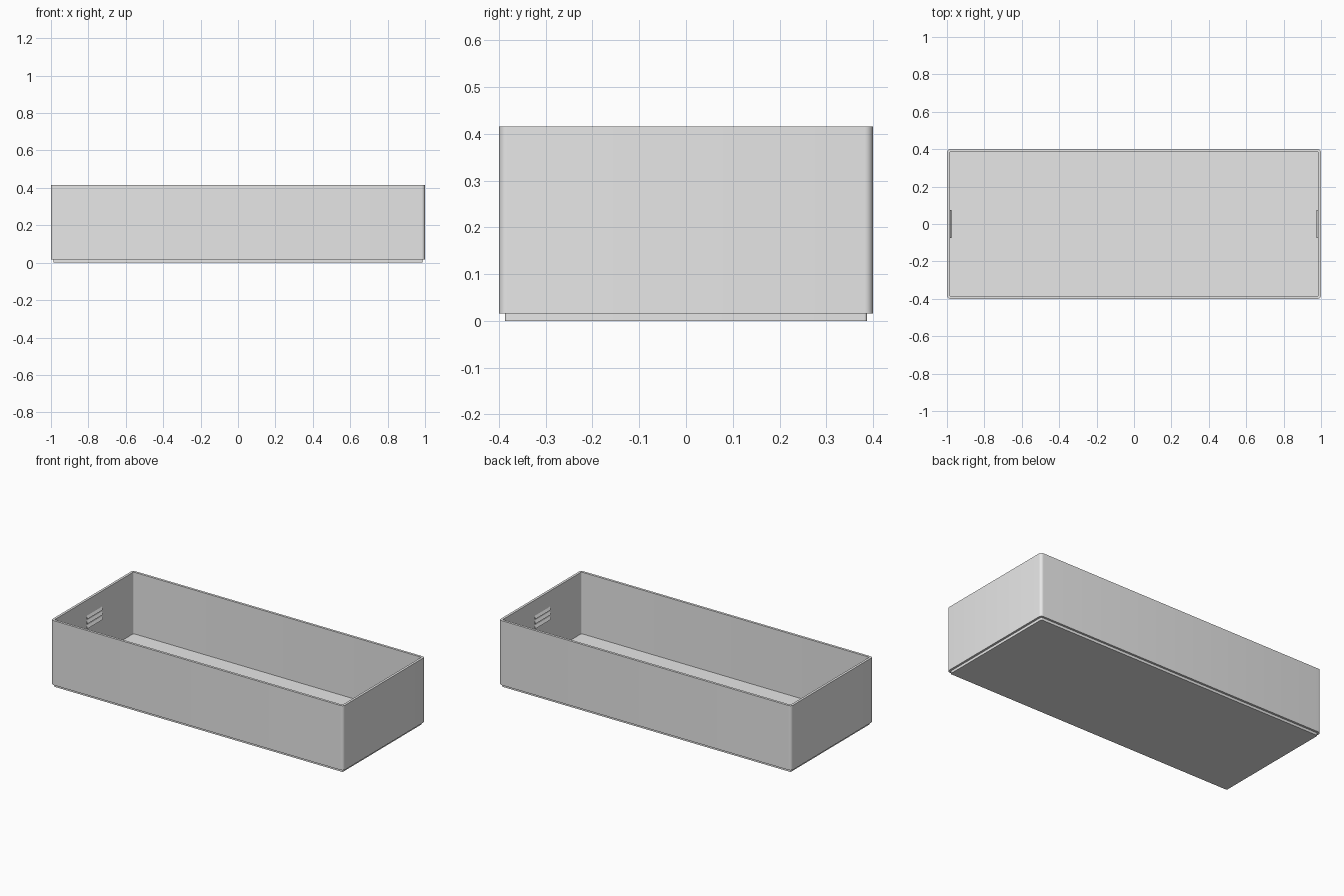
import bpy, bmesh
from math import cos, sin, pi

cube = bpy.data.objects.get("Cube")
if cube:
    bpy.data.objects.remove(cube, do_unlink=True)

grey = bpy.data.materials.new("light grey")
grey.use_nodes = True
grey.diffuse_color = (0.8, 0.8, 0.8, 1)
grey.node_tree.nodes["Principled BSDF"].inputs["Base Color"].default_value = (0.8, 0.8, 0.8, 1)


def finish(bm, name):
    bmesh.ops.recalc_face_normals(bm, faces=bm.faces)
    mesh = bpy.data.meshes.new(name)
    bm.to_mesh(mesh)
    bm.free()
    mesh.materials.append(grey)
    ob = bpy.data.objects.new(name, mesh)
    bpy.context.collection.objects.link(ob)
    bpy.ops.object.select_all(action='DESELECT')
    ob.select_set(True)
    bpy.context.view_layer.objects.active = ob
    bpy.ops.object.shade_smooth_by_angle(angle=pi / 6)
    return ob


def ring(bm, inset, z, steps=6):
    """Rounded rectangle loop, inset from the outer walls."""
    r = max(0.018 - inset, 0.006)
    hx, hy = 1 - inset - r, 0.4 - inset - r
    verts = []
    for k, (sx, sy) in enumerate([(1, 1), (-1, 1), (-1, -1), (1, -1)]):
        for i in range(steps + 1):
            a = (k + i / steps) * pi / 2
            verts.append(bm.verts.new((sx * hx + r * cos(a), sy * hy + r * sin(a), z)))
    return verts


# Open tray: stacking foot, shoulder, outer wall, rim, inner wall, floor
bm = bmesh.new()
section = [(0.013, 0), (0.013, 0.016), (0, 0.016), (0, 0.415),
           (0.015, 0.415), (0.015, 0.034)]
loops = [ring(bm, d, z) for d, z in section]
for low, high in zip(loops, loops[1:]):
    for i in range(len(low)):
        j = (i + 1) % len(low)
        bm.faces.new((low[i], low[j], high[j], high[i]))
bm.faces.new(loops[0])
bm.faces.new(loops[-1])
finish(bm, "tray")

# Three wedge-shaped grip ribs inside each end wall
for side, label in ((-1, "right"), (1, "left")):
    for n in range(3):
        z = 0.25 + n * 0.03
        bm = bmesh.new()
        wedge = [(0.987, z - 0.01), (0.976, z - 0.007), (0.987, z + 0.012)]
        ends = [[bm.verts.new((side * x, y, h)) for x, h in wedge] for y in (-0.075, 0.075)]
        for end in ends:
            bm.faces.new(end)
        for i in range(3):
            j = (i + 1) % 3
            bm.faces.new((ends[0][i], ends[0][j], ends[1][j], ends[1][i]))
        finish(bm, f"{label}_grip_rib_{n + 1}")
